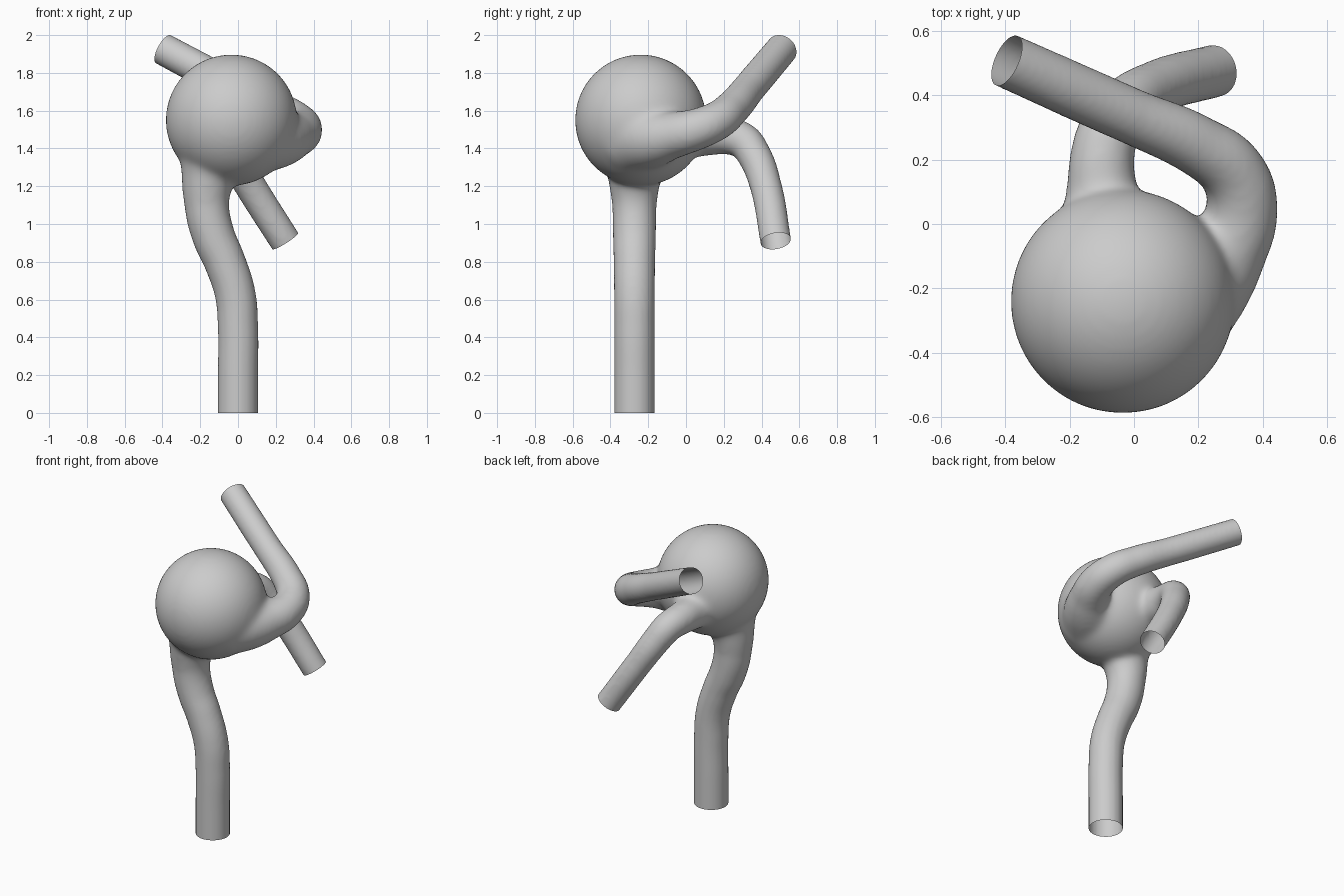
import bpy
import bmesh
from mathutils import Vector

if "Cube" in bpy.data.objects:
    bpy.data.objects.remove(bpy.data.objects["Cube"])

grey = bpy.data.materials.new("plain grey")
grey.use_nodes = True
grey.diffuse_color = (0.6, 0.6, 0.6, 1)
grey.node_tree.nodes["Principled BSDF"].inputs["Base Color"].default_value = grey.diffuse_color

CENTRE = Vector((-0.035, -0.24, 1.55))
RADIUS = 0.348
OVERRUN = 0.06

# Each path runs from inside the bulb to the open end: x, y, z, radius
stem = [(-0.13, -0.27, 1.40, 0.19), (-0.16, -0.273, 1.24, 0.14),
        (-0.165, -0.273, 1.10, 0.119), (-0.13, -0.273, 0.94, 0.114),
        (-0.07, -0.273, 0.80, 0.11), (-0.015, -0.273, 0.63, 0.108),
        (0, -0.273, 0.45, 0.107), (0, -0.273, 0.2, 0.107), (0, -0.273, 0, 0.107)]
upper_branch = [(0.10, -0.28, 1.46, 0.20), (0.22, -0.17, 1.455, 0.16),
                (0.295, -0.07, 1.47, 0.125), (0.335, 0.05, 1.50, 0.112),
                (0.305, 0.16, 1.545, 0.104), (0.20, 0.24, 1.61, 0.096),
                (0, 0.33, 1.715, 0.088), (-0.395, 0.507, 1.925, 0.085)]
lower_branch = [(-0.08, -0.12, 1.49, 0.17), (-0.10, 0.0, 1.475, 0.125),
                (-0.10, 0.1, 1.47, 0.112), (-0.10, 0.2, 1.47, 0.102),
                (-0.075, 0.295, 1.445, 0.096), (-0.03, 0.36, 1.365, 0.09),
                (0.06, 0.42, 1.21, 0.084), (0.25, 0.475, 0.91, 0.082)]


def end_frame(path):
    """Open end of a path and its outward direction."""
    end, before = Vector(path[-1][:3]), Vector(path[-2][:3])
    return end, (end - before).normalized()


def add_tube(bm, path):
    """Sweep a round section along the path and add it to bm."""
    end, out = end_frame(path)
    points = path + [(*(end + out * OVERRUN), path[-1][3])]
    curve = bpy.data.curves.new("tube_path", "CURVE")
    curve.dimensions = "3D"
    curve.bevel_depth = 1
    curve.bevel_resolution = 10
    curve.use_fill_caps = True
    spline = curve.splines.new("BEZIER")
    spline.resolution_u = 10
    spline.bezier_points.add(len(points) - 1)
    for knot, (x, y, z, r) in zip(spline.bezier_points, points):
        knot.co = (x, y, z)
        knot.radius = r
        knot.handle_left_type = knot.handle_right_type = "AUTO"
    helper = bpy.data.objects.new("tube_helper", curve)
    bpy.context.collection.objects.link(helper)
    bpy.context.view_layer.update()
    mesh = bpy.data.meshes.new_from_object(
        helper.evaluated_get(bpy.context.evaluated_depsgraph_get()))
    bm.from_mesh(mesh)
    bpy.data.objects.remove(helper)
    bpy.data.meshes.remove(mesh)


# Bulb with three tubes, overlapping
bm = bmesh.new()
ball = bmesh.ops.create_icosphere(bm, subdivisions=5, radius=RADIUS)["verts"]
bmesh.ops.translate(bm, verts=ball, vec=CENTRE)
for path in (stem, upper_branch, lower_branch):
    add_tube(bm, path)
bmesh.ops.remove_doubles(bm, verts=bm.verts, dist=0.0001)
bmesh.ops.recalc_face_normals(bm, faces=bm.faces)
mesh = bpy.data.meshes.new("branching_vessel")
bm.to_mesh(mesh)
bm.free()
vessel = bpy.data.objects.new("branching_vessel", mesh)
bpy.context.collection.objects.link(vessel)

# Fuse into one skin
remesh = vessel.modifiers.new("fuse", "REMESH")
remesh.mode = "VOXEL"
remesh.voxel_size = 0.014
bpy.context.view_layer.objects.active = vessel
vessel.select_set(True)
bpy.ops.object.modifier_apply(modifier="fuse")

# Blend the junctions, leaving the far tubes nearly untouched
group = vessel.vertex_groups.new(name="junctions")
for v in vessel.data.vertices:
    weight = (0.62 - (v.co - CENTRE).length) / 0.15
    group.add([v.index], max(0, min(1, weight)), "REPLACE")
blend = vessel.modifiers.new("blend", "SMOOTH")
blend.iterations = 28
blend.vertex_group = "junctions"
polish = vessel.modifiers.new("polish", "SMOOTH")
polish.iterations = 5
for name in ("blend", "polish"):
    bpy.ops.object.modifier_apply(modifier=name)

# Trim the overrun so that every tube ends open and square
bm = bmesh.new()
bm.from_mesh(vessel.data)
for path in (stem, upper_branch, lower_branch):
    end, out = end_frame(path)
    near = [f for f in bm.faces if (f.calc_center_median() - end).length < 0.17]
    geom = set(near)
    for f in near:
        geom.update(f.verts)
        geom.update(f.edges)
    bmesh.ops.bisect_plane(bm, geom=list(geom), dist=0.0001, plane_co=end,
                           plane_no=out, clear_outer=True)
bm.to_mesh(vessel.data)
bm.free()

vessel.data.materials.clear()
vessel.data.materials.append(grey)
bpy.ops.object.shade_smooth()
